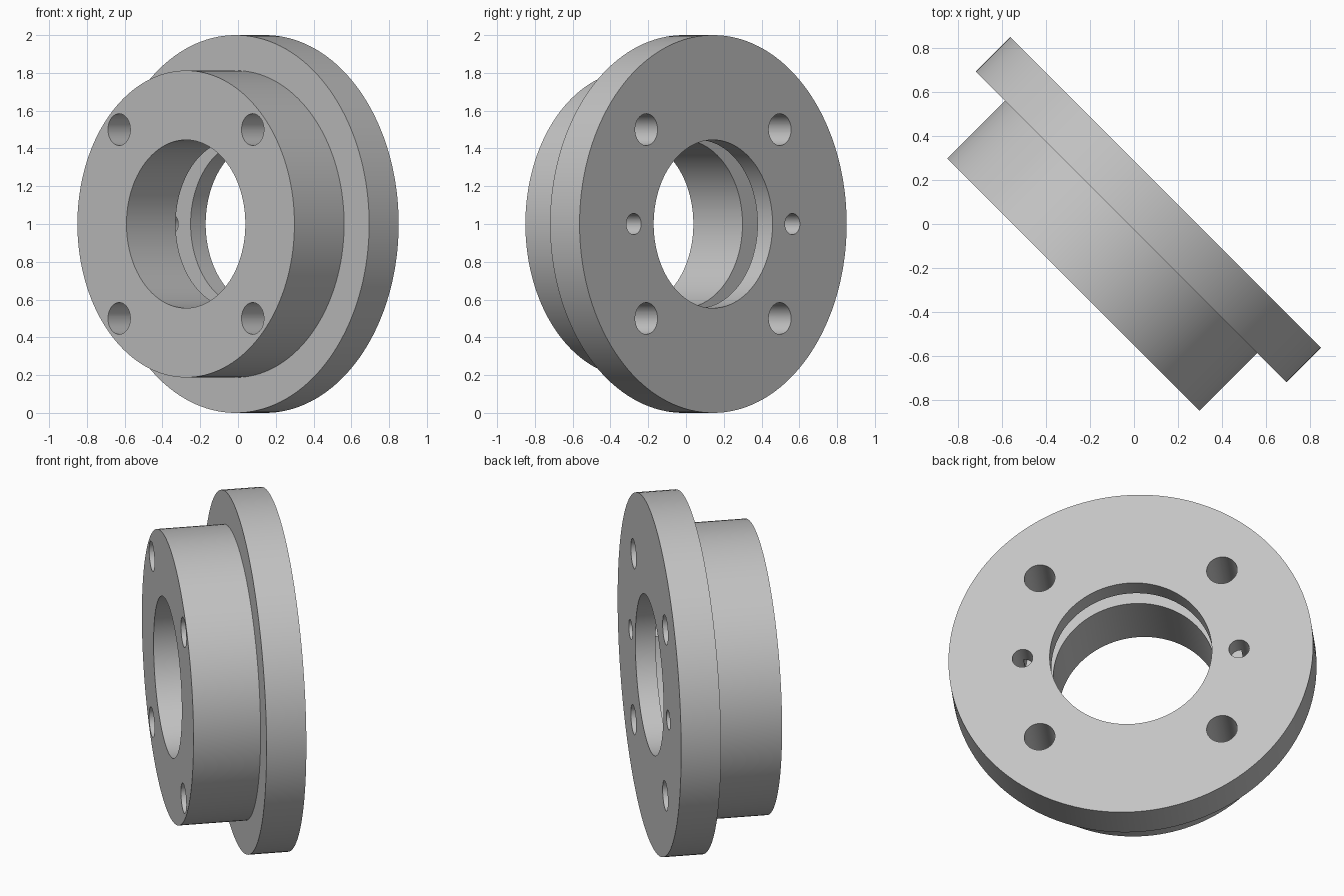
import bpy, bmesh, math
from mathutils import Matrix, Vector

if "Cube" in bpy.data.objects:
    bpy.data.objects.remove(bpy.data.objects["Cube"])

# One plain machined grey
grey = bpy.data.materials.new("machined_grey")
grey.use_nodes = True
colour = (0.55, 0.55, 0.55, 1)
grey.diffuse_color = colour
grey.node_tree.nodes["Principled BSDF"].inputs["Base Color"].default_value = colour

# Positions along the axle, from hub face to flange face
HUB, STEP, GROOVE, BACK = -0.39, -0.018, 0.09, 0.203
BORE, HUB_R, RIM_R, GROOVE_R = 0.445, 0.8125, 1.0, 0.6

# The axle lies level, turned 45 degrees between +x and +y
s = math.sqrt(0.5)
place = Matrix(((-s, 0, s, 0), (s, 0, s, 0), (0, 1, 0, 1), (0, 0, 0, 1)))


def make_object(name, bm):
    bmesh.ops.recalc_face_normals(bm, faces=bm.faces)
    mesh = bpy.data.meshes.new(name)
    bm.to_mesh(mesh)
    bm.free()
    mesh.transform(place)
    mesh.materials.append(grey)
    obj = bpy.data.objects.new(name, mesh)
    bpy.context.collection.objects.link(obj)
    return obj


def lathe(name, profile, steps=144):
    bm = bmesh.new()
    verts = [bm.verts.new((r, 0, z)) for r, z in profile]
    edges = [bm.edges.new((v, verts[i - 1])) for i, v in enumerate(verts)]
    bmesh.ops.spin(bm, geom=verts + edges, cent=(0, 0, 0), axis=(0, 0, 1),
                   angle=math.tau, steps=steps, use_merge=True)
    bmesh.ops.remove_doubles(bm, verts=bm.verts, dist=1e-5)
    return make_object(name, bm)


def drill(body, x, y, radius, start, end):
    bm = bmesh.new()
    bmesh.ops.create_cone(bm, cap_ends=True, segments=40, radius1=radius,
                          radius2=radius, depth=end - start,
                          matrix=Matrix.Translation((x, y, (start + end) / 2)))
    cutter = make_object("drill_cutter", bm)
    cutter.hide_render = True
    mod = body.modifiers.new("hole", "BOOLEAN")
    mod.operation, mod.solver, mod.object = "DIFFERENCE", "EXACT", cutter
    bpy.context.view_layer.objects.active = body
    bpy.ops.object.modifier_apply(modifier=mod.name)
    bpy.data.objects.remove(cutter)


# Stepped hub and flange with a groove inside the bore
body = lathe("flanged_hub", [
    (BORE, HUB), (HUB_R, HUB), (HUB_R, STEP), (RIM_R, STEP), (RIM_R, BACK),
    (BORE, BACK), (BORE, GROOVE), (GROOVE_R, GROOVE), (GROOVE_R, STEP - 0.004),
    (BORE, STEP - 0.004)])

# Four bolt holes right through
for x in (-0.5, 0.5):
    for y in (-0.5, 0.5):
        drill(body, x, y, 0.084, HUB - 0.1, BACK + 0.1)

# Two small holes from the flange face into the groove
for x in (-0.594, 0.594):
    drill(body, x, 0, 0.056, STEP + 0.004, BACK + 0.1)

bpy.ops.object.select_all(action="DESELECT")
body.select_set(True)
bpy.context.view_layer.objects.active = body
bpy.ops.object.shade_smooth_by_angle(angle=math.radians(30))
